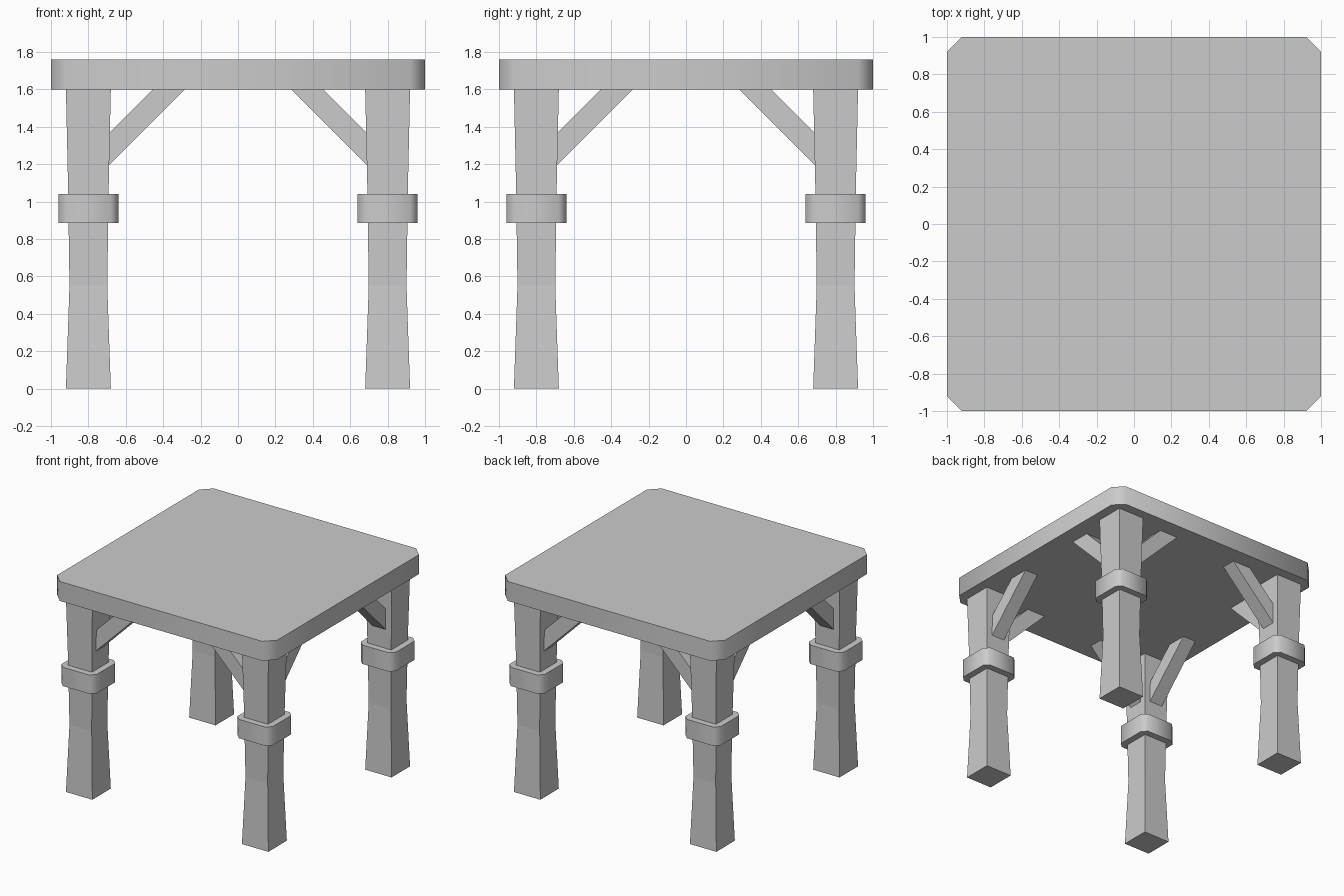
import bpy, bmesh
from math import radians
from mathutils import Matrix

if "Cube" in bpy.data.objects:
    bpy.data.objects.remove(bpy.data.objects["Cube"])


def make_object(name, bm, smooth=False):
    bmesh.ops.recalc_face_normals(bm, faces=bm.faces[:])
    mesh = bpy.data.meshes.new(name)
    bm.to_mesh(mesh)
    bm.free()
    obj = bpy.data.objects.new(name, mesh)
    bpy.context.collection.objects.link(obj)
    if smooth:
        bpy.ops.object.select_all(action='DESELECT')
        obj.select_set(True)
        bpy.context.view_layer.objects.active = obj
        bpy.ops.object.shade_smooth_by_angle(angle=radians(50))
    return obj


def loft(sections):
    """Closed solid through rings of points with equal counts."""
    bm = bmesh.new()
    rings = [[bm.verts.new(p) for p in ring] for ring in sections]
    n = len(rings[0])
    for a, b in zip(rings, rings[1:]):
        for i in range(n):
            j = (i + 1) % n
            bm.faces.new((a[i], a[j], b[j], b[i]))
    bm.faces.new(rings[0][::-1])
    bm.faces.new(rings[-1])
    return bm


def square(cx, cy, h, z, c=0.0):
    """Square ring of half width h, corners cut by c."""
    if c:
        k = h - c
        pts = [(h, -k), (h, k), (k, h), (-k, h), (-h, k), (-h, -k), (-k, -h), (k, -h)]
    else:
        pts = [(h, -h), (h, h), (-h, h), (-h, -h)]
    return [(cx + x, cy + y, z) for x, y in pts]


# Table top with cut corners
make_object("table_top", loft([square(0, 0, 1, z, 0.08) for z in (1.6, 1.76)]), True)

LEG = [(0, 0.12), (0.55, 0.101), (1.1, 0.109), (1.6, 0.12)]
# Brace profile: distance inward from leg centre, height
BRACE = [(0.08, 1.165), (0.515, 1.6), (0.345, 1.6), (0.08, 1.335)]

for sy, row in ((-1, "front"), (1, "back")):
    for sx, side in ((-1, "left"), (1, "right")):
        cx, cy = 0.8 * sx, 0.8 * sy
        tag = f"{row}_{side}"
        # Waisted leg
        make_object(f"{tag}_leg", loft([square(cx, cy, h, z) for z, h in LEG]))
        # Collar band round the leg
        make_object(f"{tag}_collar",
                    loft([square(cx, cy, 0.16, z, 0.04) for z in (0.885, 1.04)]), True)
        # Two diagonal braces, one along each axis
        along_x = loft([[(cx - sx * d, cy + w, z) for d, z in BRACE] for w in (-0.06, 0.06)])
        make_object(f"{tag}_brace_x", along_x)
        along_y = loft([[(cx + w, cy - sy * d, z) for d, z in BRACE] for w in (-0.06, 0.06)])
        make_object(f"{tag}_brace_y", along_y)
